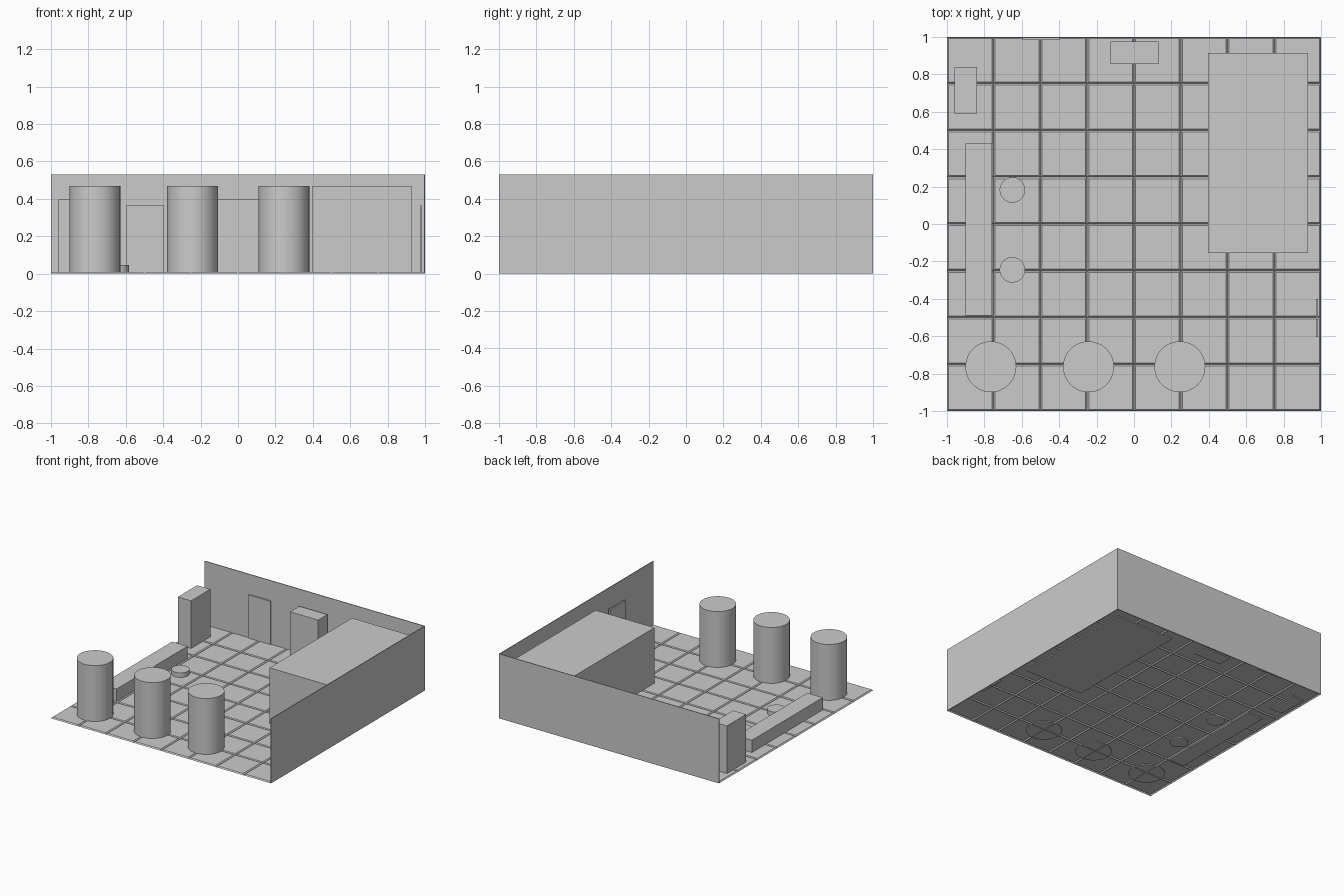
import bpy, bmesh

if "Cube" in bpy.data.objects:
    bpy.data.objects.remove(bpy.data.objects["Cube"])


def finish(name, bm):
    mesh = bpy.data.meshes.new(name)
    bm.to_mesh(mesh)
    bm.free()
    obj = bpy.data.objects.new(name, mesh)
    bpy.context.collection.objects.link(obj)
    return obj


def box(name, x0, x1, y0, y1, z1, z0=0.0):
    bm = bmesh.new()
    bmesh.ops.create_cube(bm, size=1)
    bmesh.ops.scale(bm, vec=(x1 - x0, y1 - y0, z1 - z0), verts=bm.verts)
    bmesh.ops.translate(bm, vec=((x0 + x1) / 2, (y0 + y1) / 2, (z0 + z1) / 2), verts=bm.verts)
    return finish(name, bm)


def cylinder(name, x, y, radius, z1, z0=0.0):
    bpy.ops.mesh.primitive_cylinder_add(vertices=48, radius=radius, depth=z1 - z0,
                                        location=(x, y, (z0 + z1) / 2))
    obj = bpy.context.object
    obj.name = name
    bpy.ops.object.shade_smooth_by_angle()
    return obj


# Tiled floor: 8 x 8 raised tiles with sloped edges meeting in grooves
bm = bmesh.new()
bmesh.ops.create_grid(bm, x_segments=8, y_segments=8, size=1)
bmesh.ops.inset_individual(bm, faces=bm.faces[:], thickness=0.012, depth=0.009)
finish("tiled_floor", bm)

# Two thin walls
box("back_wall", -1, 1, 0.994, 1, 0.53)
box("right_wall", 0.994, 1, -1, 0.994, 0.53)

# Doors
box("back_door", -0.595, -0.395, 0.984, 0.994, 0.365)
box("right_door", 0.972, 0.984, -0.605, -0.4, 0.365)

# Large storage block and cabinets
box("storage_block", 0.395, 0.93, -0.155, 0.915, 0.465)
box("left_cabinet", -0.96, -0.84, 0.59, 0.84, 0.4)
box("back_cabinet", -0.125, 0.13, 0.855, 0.975, 0.4)

# Counter with stools
box("counter", -0.9, -0.76, -0.49, 0.43, 0.11)
for i, y in enumerate((0.182, -0.245)):
    cylinder(f"stool_{i + 1}", -0.65, y, 0.068, 0.047)

# Row of tanks along the front
for i, x in enumerate((-0.765, -0.243, 0.245)):
    cylinder(f"tank_{i + 1}", x, -0.763, 0.136, 0.468, 0.003)
